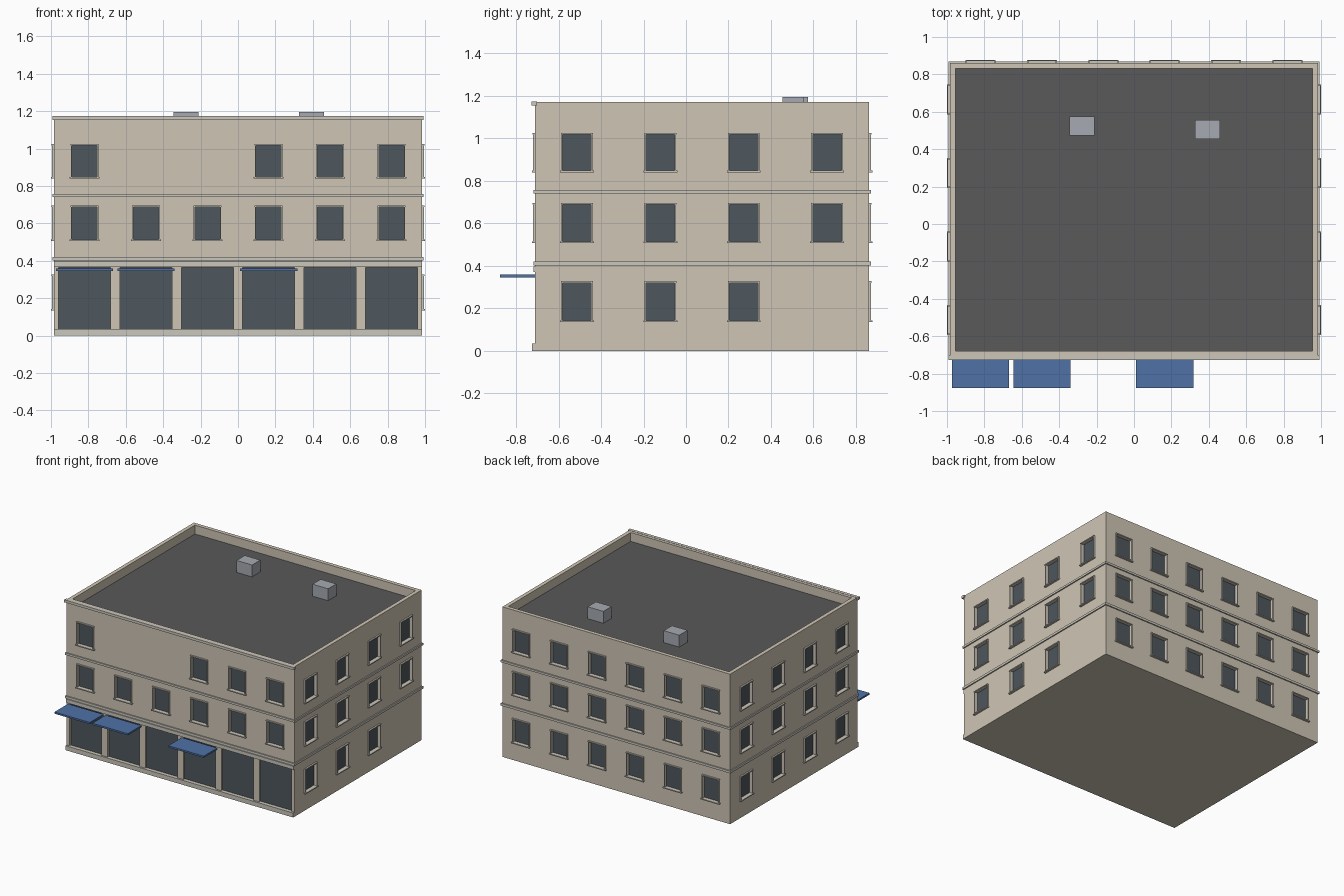
import bpy

if "Cube" in bpy.data.objects:
    bpy.data.objects.remove(bpy.data.objects["Cube"])

X, YF, YB, TOP, ROOF = 0.984, -0.71, 0.861, 1.172, 1.10
RECESS = 0.02


def material(name, rgb):
    m = bpy.data.materials.new(name)
    m.diffuse_color = (*rgb, 1)
    m.use_nodes = True
    m.node_tree.nodes["Principled BSDF"].inputs["Base Color"].default_value = m.diffuse_color
    return m


WALL = material("plaster", (0.62, 0.56, 0.46))
TRIM = material("trim_stone", (0.60, 0.57, 0.51))
GLASS = material("dark_glass", (0.075, 0.095, 0.11))
ROOFING = material("roof_felt", (0.10, 0.10, 0.10))
BLUE = material("awning_blue", (0.08, 0.17, 0.38))
METAL = material("unit_metal", (0.38, 0.40, 0.44))


def boxes(name, items, mat=None):
    """One object from boxes given as (x0, x1, y0, y1, z0, z1)."""
    verts, faces = [], []
    for x0, x1, y0, y1, z0, z1 in items:
        n = len(verts)
        verts += [(x, y, z) for z in (z0, z1)
                  for x, y in ((x0, y0), (x1, y0), (x1, y1), (x0, y1))]
        faces += [(n + 3, n + 2, n + 1, n), (n + 4, n + 5, n + 6, n + 7)]
        for i in range(4):
            j = (i + 1) % 4
            faces.append((n + i, n + j, n + 4 + j, n + 4 + i))
    me = bpy.data.meshes.new(name)
    me.from_pydata(verts, [], faces)
    ob = bpy.data.objects.new(name, me)
    bpy.context.collection.objects.link(ob)
    if mat:
        me.materials.append(mat)
    return ob


def on_face(side, u0, u1, d0, d1, z0, z1):
    """Box on a facade: u runs along the wall, d points outward from it."""
    if side == "front":
        return (u0, u1, YF - d1, YF - d0, z0, z1)
    if side == "back":
        return (u0, u1, YB + d0, YB + d1, z0, z1)
    if side == "right":
        return (X + d0, X + d1, u0, u1, z0, z1)
    return (-X - d1, -X - d0, u0, u1, z0, z1)


# Bay centres and window rows
long_bays = [-X + 2 * X / 6 * (i + 0.5) for i in range(6)]
side_bays = [YF + (YB - YF) / 4 * (i + 0.5) for i in range(4)]
rows = [(0.143, 0.32), (0.515, 0.688), (0.848, 1.018)]
blank = {("front", 2, 1), ("front", 2, 2), ("right", 0, 3)}

cuts = [(-X + 0.03, X - 0.03, YF + 0.03, YB - 0.03, ROOF, 1.4)]
panes, frames, sills = [], [], []
for side in ("front", "back", "left", "right"):
    bays = long_bays if side in ("front", "back") else side_bays
    for r, (z0, z1) in enumerate(rows):
        for b, c in enumerate(bays):
            if (side, r, b) in blank or (side == "front" and r == 0):
                continue
            h = 0.067
            cuts.append(on_face(side, c - h, c + h, -RECESS, 0.1, z0, z1))
            panes.append(on_face(side, c - h, c + h, -RECESS, -RECESS + 0.004, z0, z1))
            # jambs, lintel and sill
            for a in (c - h - 0.007, c + h):
                frames.append(on_face(side, a, a + 0.007, 0, 0.01, z0, z1))
            frames.append(on_face(side, c - h - 0.008, c + h + 0.008, 0, 0.012, z1, z1 + 0.008))
            sills.append(on_face(side, c - h - 0.013, c + h + 0.013, 0, 0.016, z0 - 0.008, z0))

# Shopfront openings
shop = []
for c in long_bays:
    cuts.append(on_face("front", c - 0.139, c + 0.139, -RECESS, 0.1, 0.035, 0.364))
    shop.append(on_face("front", c - 0.139, c + 0.139, -RECESS, -RECESS + 0.004, 0.035, 0.364))

# Wall block with recesses and roof well cut out
body = boxes("walls", [(-X, X, YF, YB, 0, TOP)], WALL)
cutter = boxes("opening_cutter", cuts)
cutter.hide_render = True
mod = body.modifiers.new("openings", "BOOLEAN")
mod.operation, mod.solver, mod.object = "DIFFERENCE", "EXACT", cutter
bpy.context.view_layer.objects.active = body
bpy.ops.object.modifier_apply(modifier=mod.name)
bpy.data.objects.remove(cutter)

boxes("window_panes", panes, GLASS)
boxes("window_frames", frames, TRIM)
boxes("window_sills", sills, TRIM)
boxes("shop_windows", shop, GLASS)

# Roof deck and rooftop units
boxes("roof_deck", [(-X + 0.03, X - 0.03, YF + 0.03, YB - 0.03, ROOF - 0.01, ROOF + 0.003)], ROOFING)
boxes("rooftop_units", [(-0.344, -0.21, 0.473, 0.575, ROOF, 1.196),
                        (0.325, 0.46, 0.455, 0.556, ROOF, 1.196)], METAL)

# Floor bands around all four sides
for name, z0, z1 in (("lower_band", 0.402, 0.42), ("upper_band", 0.741, 0.757)):
    e = 0.009
    boxes(name, [(-X - e, X + e, YF - e, YF, z0, z1), (-X - e, X + e, YB, YB + e, z0, z1),
                 (-X - e, -X, YF, YB, z0, z1), (X, X + e, YF, YB, z0, z1)], TRIM)

# Front cornice, shop fascia and plinth
boxes("cornice", [(-X - 0.009, X + 0.009, YF - 0.017, YF + 0.008, 1.154, TOP + 0.002)], TRIM)
boxes("shop_fascia", [(-X, X, YF - 0.009, YF, 0.37, 0.398)], TRIM)
boxes("plinth", [(-X, X, YF - 0.014, YF, 0, 0.035)], TRIM)

# Awnings over three shop bays
boxes("awnings", [(long_bays[i] - 0.153, long_bays[i] + 0.153, -0.876, YF, 0.346, 0.359)
                  for i in (0, 1, 3)], BLUE)
